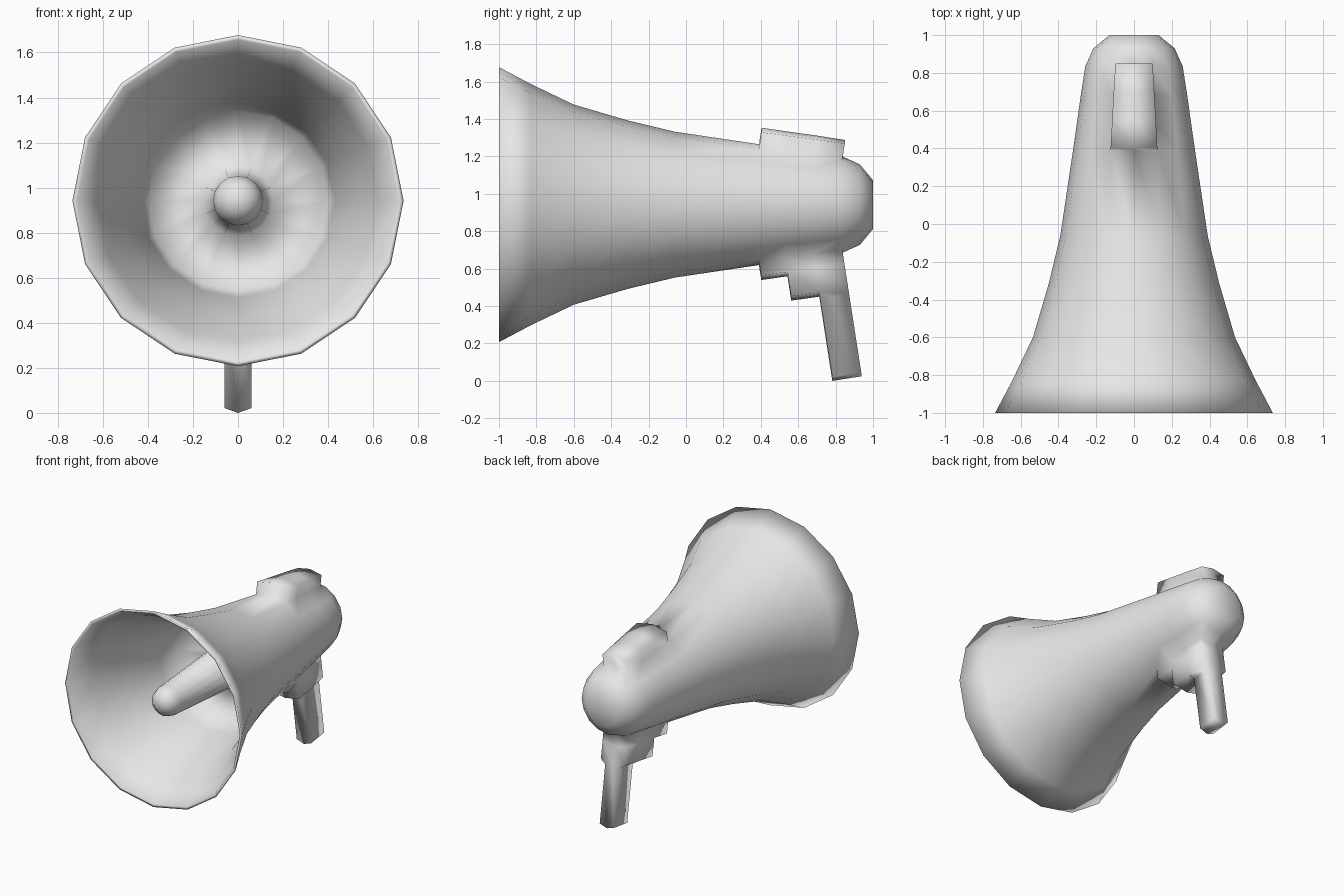
import bpy, bmesh, math
from mathutils import Vector

cube = bpy.data.objects.get("Cube")
if cube:
    bpy.data.objects.remove(cube)

SIDES = 16
AXIS_Z = 0.945

# (radius, y) from back cap, along the shell, round the lip, to the inner horn tip
PROFILE = [
    (0, 1), (0.13, 1), (0.215, 0.93), (0.258, 0.835), (0.282, 0.68),
    (0.303, 0.53), (0.323, 0.39), (0.39, -0.06), (0.45, -0.31),
    (0.535, -0.6), (0.645, -0.83), (0.735, -1),
    (0.715, -1), (0.625, -0.83), (0.515, -0.6), (0.43, -0.31), (0.4, -0.12),
    (0.155, -0.08), (0.11, -0.83), (0.092, -0.89), (0.05, -0.925), (0, -0.935),
]

bm = bmesh.new()


def ring(radius, y):
    if radius == 0:
        return [bm.verts.new((0, y, AXIS_Z))] * SIDES
    angles = [math.tau * i / SIDES for i in range(SIDES)]
    return [bm.verts.new((radius * math.sin(a), y, AXIS_Z + radius * math.cos(a)))
            for a in angles]


# Revolved shell, with a face table so panels can be pulled out
rings = [ring(r, y) for r, y in PROFILE]
panels = []
for a, b in zip(rings, rings[1:]):
    row = []
    for i in range(SIDES):
        j = (i + 1) % SIDES
        corners = list(dict.fromkeys((a[i], a[j], b[j], b[i])))
        row.append(bm.faces.new(corners))
    panels.append(row)


def extrude(faces, offset, half_width=None):
    """Pull a patch of faces outward, optionally narrowing it in x."""
    result = bmesh.ops.extrude_face_region(bm, geom=faces)["geom"]
    leftover = [f for f in faces if f.is_valid]
    if leftover:
        bmesh.ops.delete(bm, geom=leftover, context="FACES")
    for v in [g for g in result if isinstance(g, bmesh.types.BMVert)]:
        v.co += Vector(offset)
        if half_width and abs(v.co.x) > 0.01:
            v.co.x = math.copysign(half_width, v.co.x)
    return [g for g in result if isinstance(g, bmesh.types.BMFace)]


def behind(faces, y):
    return [f for f in faces if f.calc_center_median().y > y]


def down(distance):
    return (0, 0.155 * distance, -distance)


# Raised block on top
top = [panels[r][s] for r in (3, 4, 5) for s in (0, SIDES - 1)]
extrude(top, (0, 0.014, 0.088))

# Stepped underside block
under = [panels[r][s] for r in (3, 4, 5) for s in (SIDES // 2 - 1, SIDES // 2)]
under = extrude(under, down(0.08))
under = extrude(behind(under, 0.55), down(0.13))

# Narrowed pistol grip
grip = extrude(behind(under, 0.7), down(0.03), 0.06)
extrude(grip, down(0.42), 0.06)

bmesh.ops.recalc_face_normals(bm, faces=bm.faces)
lowest = min(v.co.z for v in bm.verts)
bmesh.ops.translate(bm, verts=bm.verts, vec=(0, 0, -lowest))
for f in bm.faces:
    f.smooth = True

mesh = bpy.data.meshes.new("megaphone")
bm.to_mesh(mesh)
bm.free()

# Plain grey finish
grey = bpy.data.materials.new("light_grey")
grey.use_nodes = True
colour = (0.8, 0.8, 0.8, 1)
grey.diffuse_color = colour
grey.node_tree.nodes["Principled BSDF"].inputs["Base Color"].default_value = colour
mesh.materials.append(grey)

megaphone = bpy.data.objects.new("megaphone", mesh)
bpy.context.collection.objects.link(megaphone)
